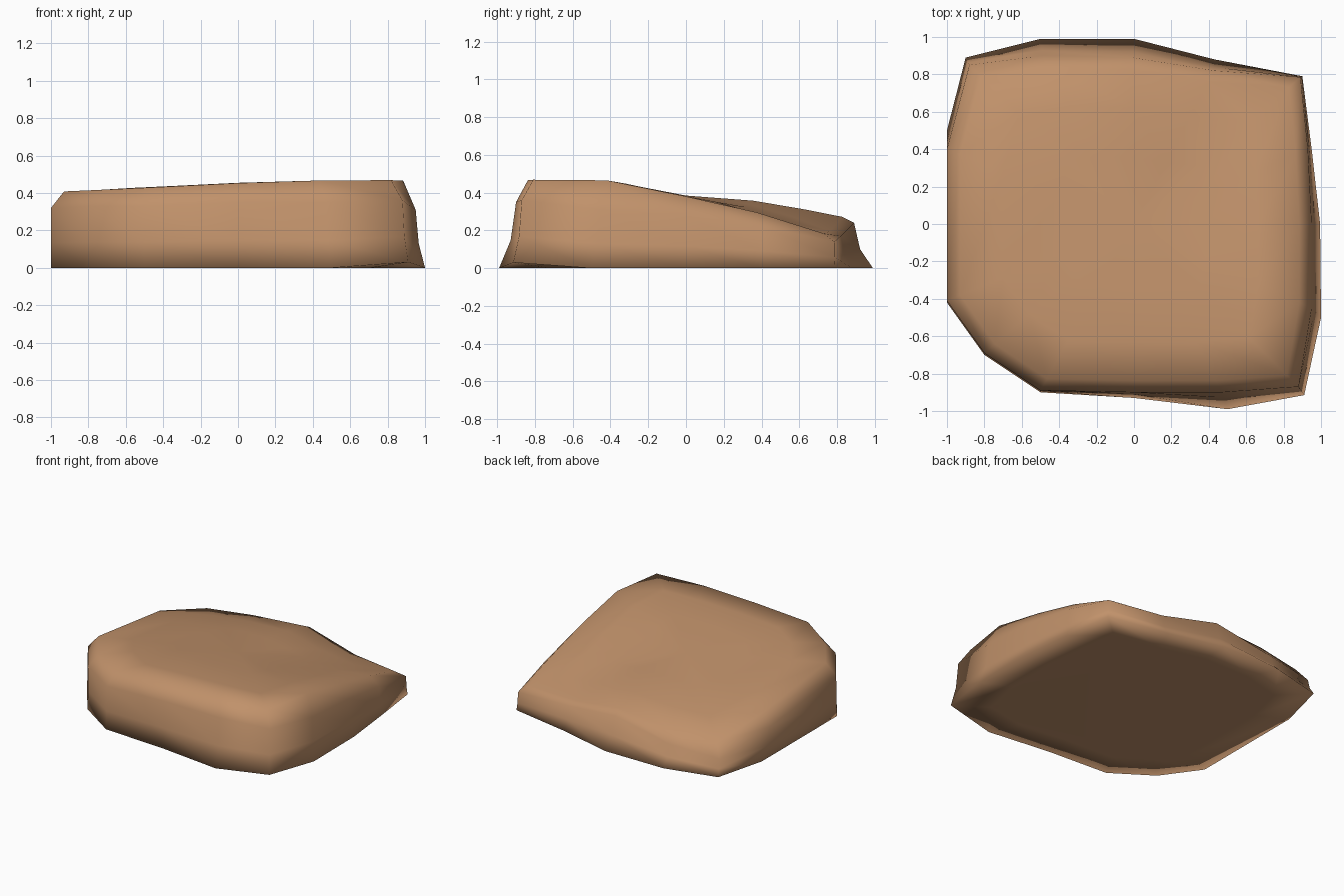
import bpy, bmesh
from mathutils import Vector

if "Cube" in bpy.data.objects:
    bpy.data.objects.remove(bpy.data.objects["Cube"])

# Columns around the outline: foot x, y, z, then shoulder x, y, z
columns = [
    (-1.0, 0.50, 0.0, -1.0, 0.40, 0.23), (-0.90, 0.89, 0.0, -0.88, 0.85, 0.12),
    (-0.50, 0.99, 0.0, -0.49, 0.90, 0.15), (0.0, 0.99, 0.0, -0.01, 0.89, 0.24),
    (0.43, 0.88, 0.0, 0.43, 0.82, 0.17), (0.90, 0.79, 0.0, 0.89, 0.785, 0.14),
    (0.95, 0.40, 0.0, 0.93, 0.40, 0.22), (0.995, 0.0, 0.0, 0.95, 0.0, 0.28),
    (1.0, -0.50, 0.0, 0.95, -0.45, 0.31), (0.91, -0.915, 0.03, 0.88, -0.87, 0.36),
    (0.50, -0.99, 0.0, 0.47, -0.90, 0.35), (0.0, -0.93, 0.0, 0.0, -0.90, 0.35),
    (-0.50, -0.90, 0.0, -0.50, -0.89, 0.33), (-0.80, -0.70, 0.0, -0.80, -0.69, 0.33),
    (-1.0, -0.42, 0.0, -1.0, -0.41, 0.32),
]
# Top height profiles from front to back, at the left, middle and right
ys = (-1.0, -0.4, 0.0, 0.4, 0.82, 1.0)
profiles = (
    (-0.9, (0.405, 0.41, 0.37, 0.315, 0.19, 0.13)),
    (-0.05, (0.45, 0.455, 0.385, 0.36, 0.285, 0.2)),
    (0.5, (0.47, 0.465, 0.38, 0.29, 0.155, 0.11)),
)


def top_height(x, y):
    """Sloping top, interpolated between the three profiles."""
    i = max(k for k in range(5) if k == 0 or ys[k] <= y)
    f = (y - ys[i]) / (ys[i + 1] - ys[i])
    zs = [p[i] + f * (p[i + 1] - p[i]) for _, p in profiles]
    k = 0 if x < profiles[1][0] else 1
    x0, x1 = profiles[k][0], profiles[k + 1][0]
    t = min(1, max(0, (x - x0) / (x1 - x0)))
    return zs[k] + t * (zs[k + 1] - zs[k])


foot = [Vector(c[:3]) for c in columns]
shoulder = [Vector(c[3:]) for c in columns]
middle = [a.lerp(b, 0.42) for a, b in zip(foot, shoulder)]
for m, s in zip(middle, shoulder):
    m.xy = m.xy.lerp(s.xy, 0.45)


def top_ring(scale):
    return [Vector((s.x * scale, s.y * scale, top_height(s.x * scale, s.y * scale)))
            for s in shoulder]


# Rings from the underside up the wall and over the top
under = [Vector((p.x * 0.78, p.y * 0.78, 0)) for p in foot]
rings = [under, foot, middle, shoulder] + [top_ring(s) for s in (0.93, 0.7, 0.4)]

bm = bmesh.new()
loops = [[bm.verts.new(p) for p in r] for r in rings]
n = len(columns)
for lo, hi in zip(loops, loops[1:]):
    for i in range(n):
        j = (i + 1) % n
        bm.faces.new((lo[i], lo[j], hi[j], hi[i]))
bm.faces.new(loops[0])
centre = bm.verts.new((0, 0, top_height(0, 0)))
for i in range(n):
    bm.faces.new((loops[-1][i], loops[-1][(i + 1) % n], centre))
bmesh.ops.recalc_face_normals(bm, faces=bm.faces)
for f in bm.faces:
    f.smooth = True

mesh = bpy.data.meshes.new("rock_slab")
bm.to_mesh(mesh)
bm.free()
brown = bpy.data.materials.new("sandy brown")
brown.diffuse_color = (0.53, 0.285, 0.145, 1)
brown.use_nodes = True
brown.node_tree.nodes["Principled BSDF"].inputs["Base Color"].default_value = brown.diffuse_color
mesh.materials.append(brown)
rock = bpy.data.objects.new("rock_slab", mesh)
bpy.context.collection.objects.link(rock)
